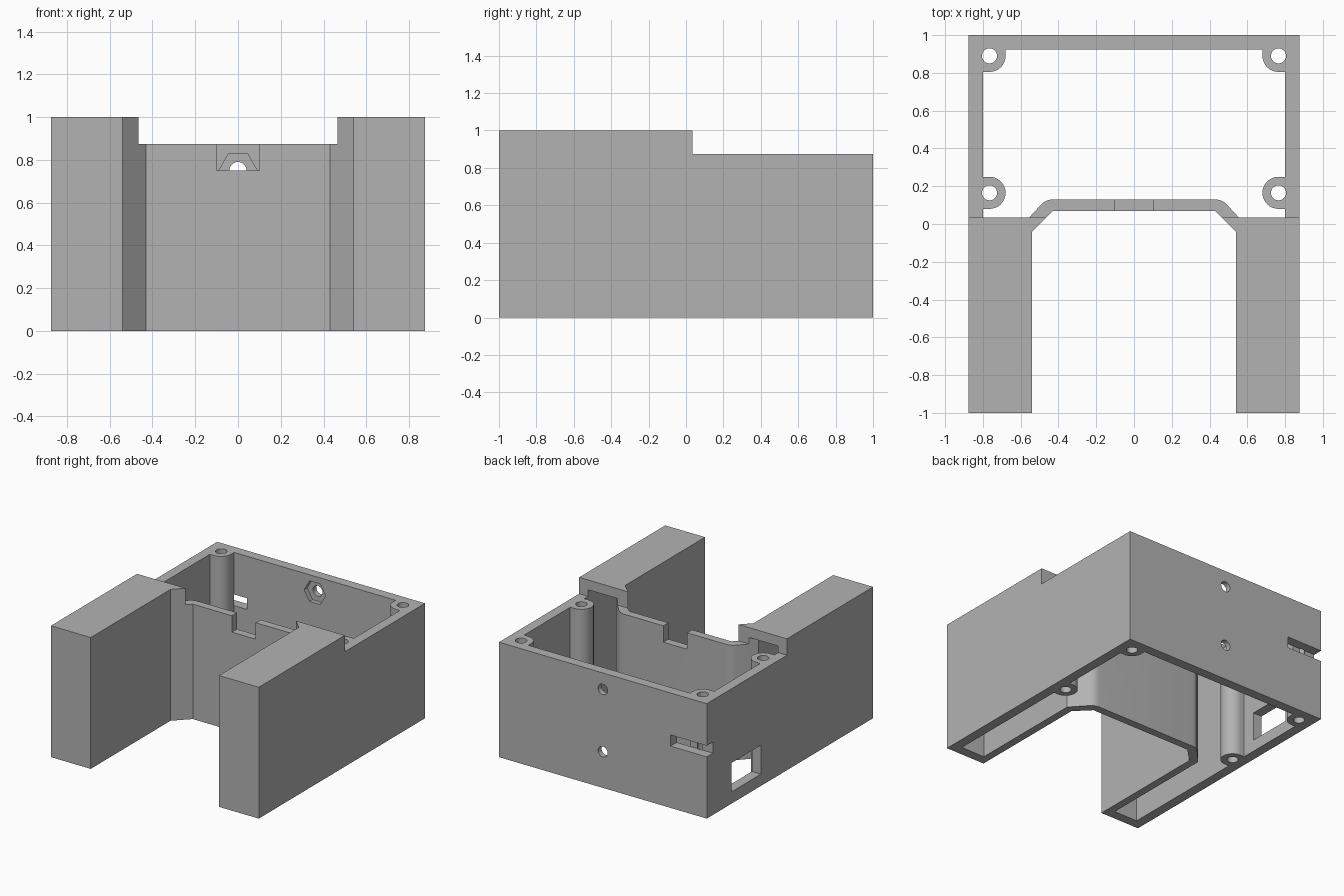
import bpy, bmesh, math

if "Cube" in bpy.data.objects:
    bpy.data.objects.remove(bpy.data.objects["Cube"])

grey = bpy.data.materials.new("plain grey")
grey.use_nodes = True
colour = (0.45, 0.45, 0.45, 1)
grey.diffuse_color = colour
grey.node_tree.nodes["Principled BSDF"].inputs["Base Color"].default_value = colour


def prism(name, points, low, high, axis="z"):
    """Extrude a flat outline along z, or along y with points given as (x, z)."""
    place = (lambda a, b, h: (a, b, h)) if axis == "z" else (lambda a, b, h: (a, h, b))
    bm = bmesh.new()
    face = bm.faces.new([bm.verts.new(place(a, b, low)) for a, b in points])
    top = bmesh.ops.extrude_face_region(bm, geom=[face])["geom"]
    shift = place(0, 0, high - low)
    bmesh.ops.translate(bm, verts=[v for v in top if isinstance(v, bmesh.types.BMVert)], vec=shift)
    bmesh.ops.recalc_face_normals(bm, faces=bm.faces[:])
    mesh = bpy.data.meshes.new(name)
    bm.to_mesh(mesh)
    bm.free()
    mesh.materials.append(grey)
    ob = bpy.data.objects.new(name, mesh)
    bpy.context.collection.objects.link(ob)
    return ob


def box(name, x0, x1, y0, y1, z0, z1):
    return prism(name, [(x0, y0), (x1, y0), (x1, y1), (x0, y1)], z0, z1)


def arc(cx, cy, r, start, end, steps):
    angles = [math.radians(start + (end - start) * i / steps) for i in range(steps + 1)]
    return [(cx + r * math.cos(a), cy + r * math.sin(a)) for a in angles]


def ring(cx, cy, r, sides):
    return arc(cx, cy, r, 0, 360, sides)[:-1]


def mirrored(half):
    """Close an outline from its +x half."""
    return half + [(-x, y) for x, y in reversed(half)]


def combine(tool, operation="DIFFERENCE"):
    bpy.context.view_layer.objects.active = body
    mod = body.modifiers.new(tool.name, "BOOLEAN")
    mod.operation = operation
    mod.solver = "EXACT"
    mod.object = tool
    bpy.ops.object.modifier_apply(modifier=mod.name)
    bpy.data.objects.remove(tool)


# U-shaped housing, hollow and open underneath
outer = [(0.43, 0.07), (0.54, -0.04), (0.54, -1), (0.875, -1), (0.875, 1)]
body = prism("housing", mirrored(outer), -0.05, 1)
inner = arc(0.43, 0.045, 0.085, 90, 45, 5) + [(0.6, -0.015), (0.6, -0.925), (0.8, -0.925), (0.8, 0.925)]
combine(prism("cavity", mirrored(inner), -0.1, 0.925))

# Screw bosses joined to the walls
for side in (1, -1):
    front = arc(0.765, 0.165, 0.085, 270, 90, 16) + [(0.84, 0.25), (0.84, 0.08)]
    back = arc(0.765, 0.89, 0.085, 270, 180, 8) + [(0.68, 0.96), (0.84, 0.96), (0.84, 0.805)]
    for outline in (front, back):
        combine(prism("boss", [(side * x, y) for x, y in outline], -0.05, 0.9), "UNION")

# Lowered rear rim and flat underside
combine(box("rim_cut", -1, 1, 0.035, 1.1, 0.875, 1.1))
combine(box("front_rim_cut", -0.43, 0.43, 0, 0.2, 0.875, 1.1))
combine(box("base_cut", -1, 1, -1.1, 1.1, -0.2, 0))

# Screw holes
for side in (1, -1):
    for y in (0.165, 0.89):
        combine(prism("screw_hole", ring(side * 0.765, y, 0.04, 24), -0.1, 1.1 if y > 0.5 else 0.91))

# Rear bolt holes with hexagonal nut recesses inside
for z in (0.75, 0.275):
    combine(prism("bolt_hole", ring(0, z, 0.04, 24), 0.85, 1.1, "y"))
    combine(prism("nut_recess", ring(0, z, 0.09, 6), 0.9, 0.96, "y"))

# Cable notch, corner slot and side window
combine(box("notch", -0.1, 0.1, 0, 0.2, 0.75, 1))
combine(box("slot", -0.95, -0.57, 0.925, 1.1, 0.47, 0.555))
combine(box("window", -0.95, -0.78, 0.35, 0.7, 0.09, 0.31))

# Keep edges sharp and round walls smooth
bpy.ops.object.select_all(action="DESELECT")
body.select_set(True)
bpy.context.view_layer.objects.active = body
bpy.ops.object.shade_smooth_by_angle(angle=math.radians(30))
